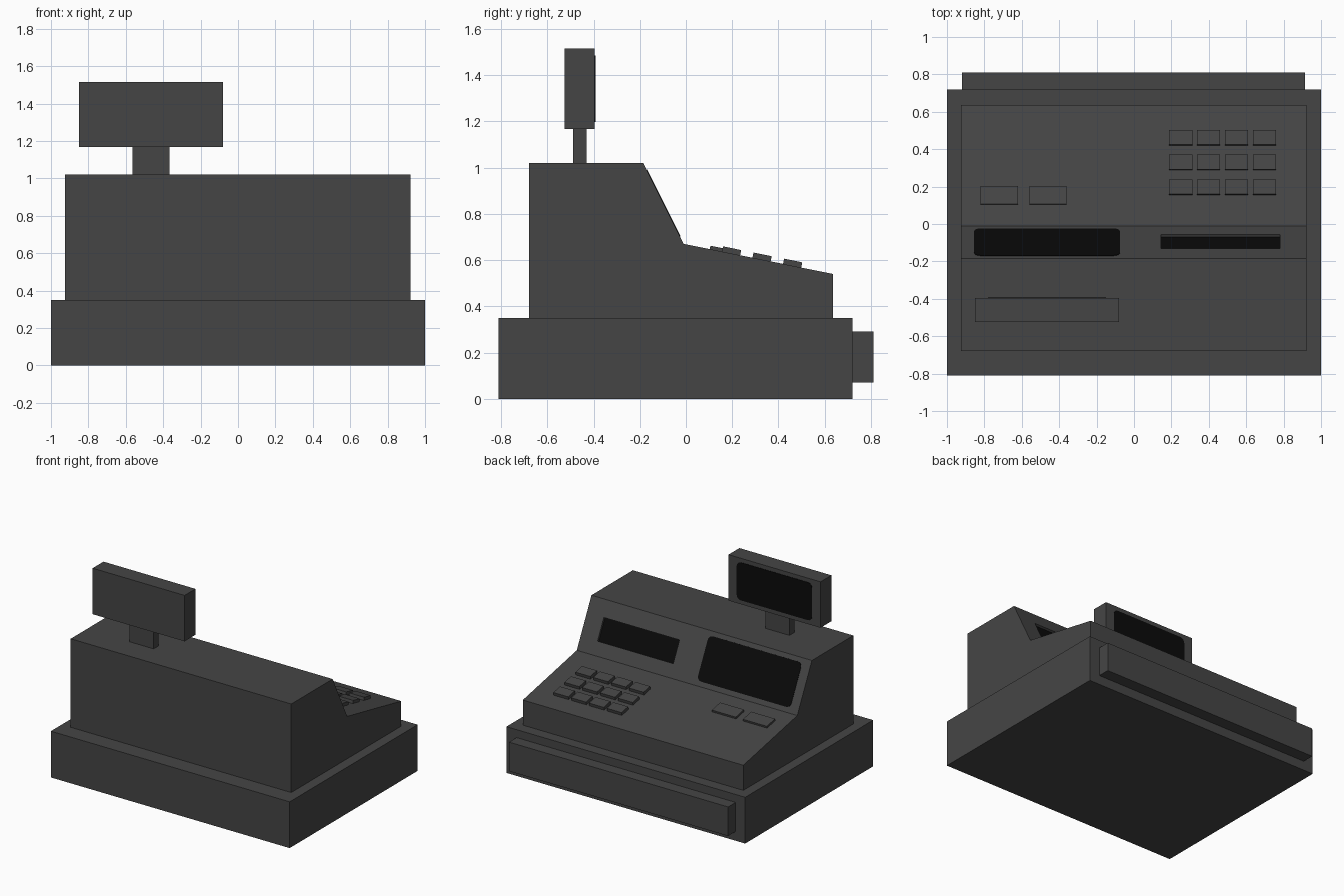
import bpy, bmesh, math
from mathutils import Matrix, Vector

if "Cube" in bpy.data.objects:
    bpy.data.objects.remove(bpy.data.objects["Cube"])


def material(name, value):
    m = bpy.data.materials.new(name)
    m.diffuse_color = (value, value, value, 1)
    m.use_nodes = True
    m.node_tree.nodes["Principled BSDF"].inputs["Base Color"].default_value = m.diffuse_color
    return m


CHARCOAL = material("charcoal plastic", 0.06)
BLACK = material("black glass", 0.003)


def finish(name, bm, mat):
    bmesh.ops.recalc_face_normals(bm, faces=bm.faces)
    mesh = bpy.data.meshes.new(name)
    bm.to_mesh(mesh)
    bm.free()
    mesh.materials.append(mat)
    ob = bpy.data.objects.new(name, mesh)
    bpy.context.collection.objects.link(ob)
    return ob


def box(name, x, y, z, mat=CHARCOAL, frame=Matrix(), radius=0):
    """Box from (min, max) ranges in a local frame, optionally with corners rounded around local z."""
    bm = bmesh.new()
    bmesh.ops.create_cube(bm, size=1)
    for v in bm.verts:
        v.co = Vector([r[0] + (c + 0.5) * (r[1] - r[0]) for c, r in zip(v.co, (x, y, z))])
    if radius:
        upright = [e for e in bm.edges if abs(e.verts[0].co.z - e.verts[1].co.z) > 1e-5]
        bmesh.ops.bevel(bm, geom=upright, offset=radius, segments=4, profile=0.5, affect='EDGES')
    bm.transform(frame)
    return finish(name, bm, mat)


def tilted(y, z, angle):
    return Matrix.Translation((0, y, z)) @ Matrix.Rotation(angle, 4, 'X')


# cash drawer base
box("drawer_base", (-1, 1), (-0.81, 0.72), (0, 0.35))
box("cash_drawer", (-0.92, 0.915), (0.71, 0.81), (0.07, 0.29))

# sloped register body, extruded side profile
profile = [(-0.68, 0.345), (-0.68, 1.02), (-0.185, 1.02), (-0.01, 0.67), (0.635, 0.54), (0.635, 0.345)]
bm = bmesh.new()
face = bm.faces.new([bm.verts.new((-0.925, y, z)) for y, z in profile])
ext = bmesh.ops.extrude_face_region(bm, geom=[face])
bmesh.ops.translate(bm, vec=(1.847, 0, 0), verts=[g for g in ext["geom"] if isinstance(g, bmesh.types.BMVert)])
body = finish("register_body", bm, CHARCOAL)

# frames lying on the steep panel and on the keyboard shelf
panel = tilted(-0.0975, 0.845, -math.atan2(0.35, 0.175))
shelf_angle = -math.atan2(0.13, 0.645)
shelf = tilted(-0.01, 0.67, shelf_angle)

# shallow receipt slot cut into the panel
cutter = box("slot_cutter", (0.145, 0.78), (-0.073, 0.095), (-0.018, 0.05), CHARCOAL, panel)
cutter.hide_render = True
cut = body.modifiers.new("slot", 'BOOLEAN')
cut.operation, cut.solver, cut.object = 'DIFFERENCE', 'EXACT', cutter
bpy.context.view_layer.objects.active = body
bpy.ops.object.modifier_apply(modifier=cut.name)
bpy.data.objects.remove(cutter)
box("receipt_slot", (0.145, 0.78), (-0.073, 0.095), (-0.021, -0.016), BLACK, panel)

# cashier screen
box("cashier_screen", (-0.855, -0.075), (-0.162, 0.16), (-0.003, 0.003), BLACK, panel, 0.035)

# number keys and two wide function keys
k = 1 / math.cos(shelf_angle)
for row, y in enumerate((0.2, 0.332, 0.464)):
    for col in range(4):
        cx, cy = 0.25 + col * 0.149, (y + 0.005) * k
        box(f"key_{row}_{col}", (cx - 0.062, cx + 0.062), (cy - 0.04, cy + 0.04),
            (-0.005, 0.023), CHARCOAL, shelf)
for i, cx in enumerate((-0.72, -0.46)):
    box(f"function_key_{i}", (cx - 0.1, cx + 0.1), (0.162 * k - 0.05, 0.162 * k + 0.05),
        (-0.005, 0.015), CHARCOAL, shelf)

# customer display on its post
box("display_post", (-0.565, -0.365), (-0.488, -0.43), (1.01, 1.175))
box("display_head", (-0.85, -0.08), (-0.525, -0.395), (1.167, 1.515))
upright = tilted(-0.395, 1.341, -math.pi / 2)
box("display_screen", (-0.78, -0.15), (-0.143, 0.143), (-0.003, 0.003), BLACK, upright, 0.035)
